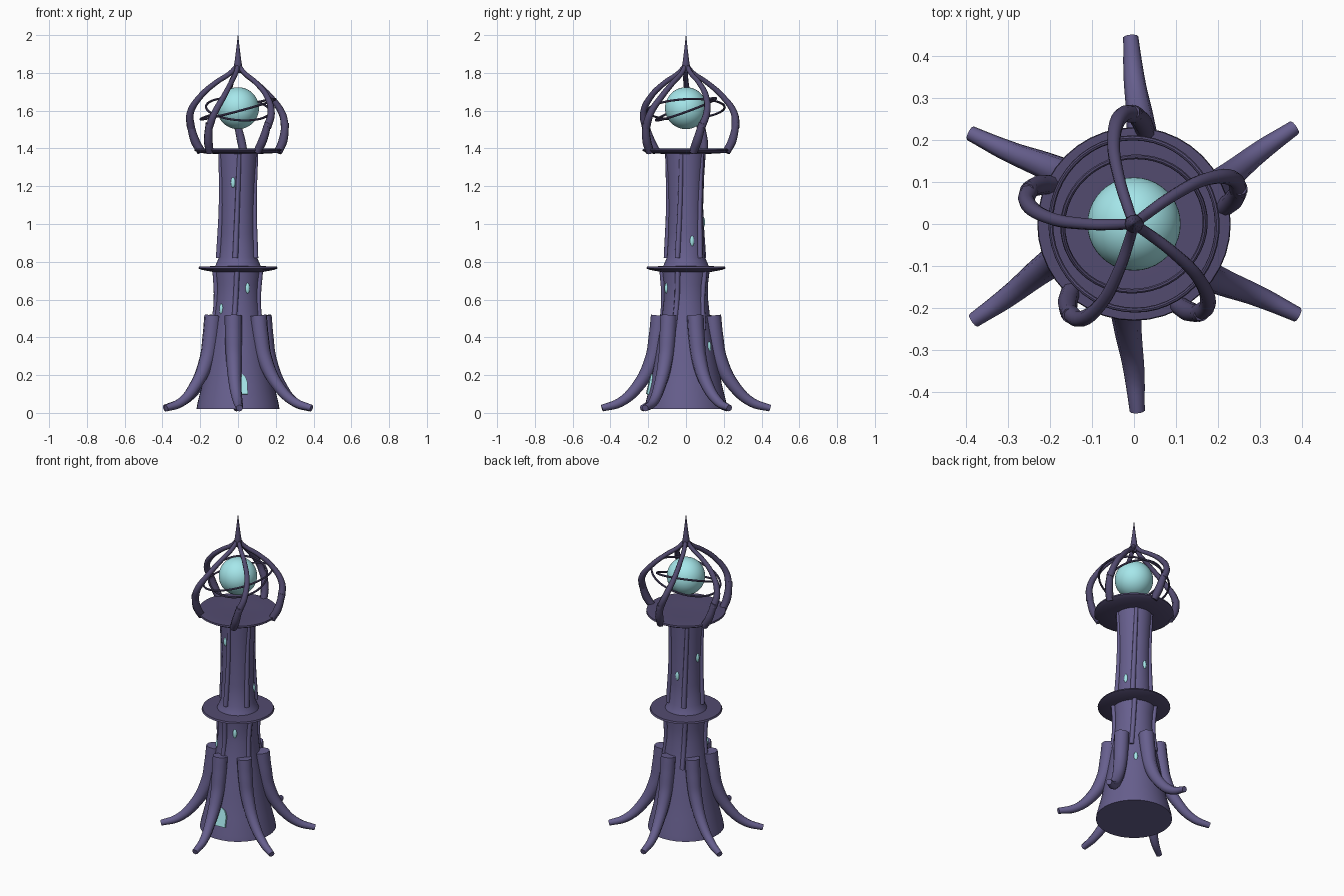
import bpy, bmesh, math
from mathutils import Vector, Euler

if "Cube" in bpy.data.objects:
    bpy.data.objects.remove(bpy.data.objects["Cube"])

def material(name, rgb):
    m = bpy.data.materials.new(name)
    m.diffuse_color = (*rgb, 1)
    m.use_nodes = True
    m.node_tree.nodes["Principled BSDF"].inputs["Base Color"].default_value = m.diffuse_color
    return m

STONE = material("violet_stone", (0.135, 0.115, 0.27))
DARK = material("dark_trim", (0.085, 0.07, 0.16))
GLOW = material("cyan_glow", (0.38, 0.80, 0.83))

def finish(ob, name, mat, angle=40):
    ob.name = name
    ob.data.materials.clear()
    ob.data.materials.append(mat)
    bpy.ops.object.select_all(action='DESELECT')
    ob.select_set(True)
    bpy.context.view_layer.objects.active = ob
    bpy.ops.object.shade_smooth_by_angle(angle=math.radians(angle))
    return ob

def polar(r, deg, z):
    a = math.radians(deg)
    return Vector((r * math.cos(a), r * math.sin(a), z))

def lathe(name, profile, mat, n=40):
    bm = bmesh.new()
    rings = [[bm.verts.new(polar(r, 360 * i / n, z)) for i in range(n)] for r, z in profile]
    for a, b in zip(rings, rings[1:]):
        for i in range(n):
            j = (i + 1) % n
            bm.faces.new((a[i], a[j], b[j], b[i]))
    bm.faces.new(rings[0][::-1])
    bm.faces.new(rings[-1])
    bmesh.ops.recalc_face_normals(bm, faces=bm.faces)
    me = bpy.data.meshes.new(name)
    bm.to_mesh(me)
    bm.free()
    ob = bpy.data.objects.new(name, me)
    bpy.context.collection.objects.link(ob)
    return finish(ob, name, mat)

def tube(name, path, mat, twist=0, res=2):
    """Tapered tube; path rows are (radius from axis, angle, height, thickness)."""
    cu = bpy.data.curves.new(name, 'CURVE')
    cu.dimensions = '3D'
    cu.bevel_depth = 1
    cu.bevel_resolution = res
    cu.resolution_u = 5
    cu.use_fill_caps = True
    sp = cu.splines.new('BEZIER')
    sp.bezier_points.add(len(path) - 1)
    for p, (r, a, z, w) in zip(sp.bezier_points, path):
        p.co = polar(r, a + twist, z)
        p.radius = w
        p.handle_left_type = p.handle_right_type = 'AUTO'
    ob = bpy.data.objects.new(name, cu)
    bpy.context.collection.objects.link(ob)
    bpy.ops.object.select_all(action='DESELECT')
    ob.select_set(True)
    bpy.context.view_layer.objects.active = ob
    bpy.ops.object.convert(target='MESH')
    return finish(bpy.context.object, name, mat, 50)

# Tower shaft
lathe("lower_shaft", [(.22, .02), (.215, .05), (.19, .15), (.165, .28), (.145, .4), (.128, .5),
                      (.117, .6), (.116, .68), (.127, .765)], STONE)
lathe("upper_shaft", [(.125, .765), (.115, .79), (.1, .825), (.093, .95), (.091, 1.1),
                      (.096, 1.25), (.105, 1.385)], STONE)

# Balcony and lantern platform
lathe("balcony", [(.125, .745), (.19, .757), (.21, .765), (.205, .775), (.12, .777)], DARK)
lathe("platform", [(.1, 1.37), (.21, 1.376), (.23, 1.388), (.228, 1.398), (.2, 1.4), (.1, 1.395)], DARK)

# Root-like buttresses
for k in range(6):
    tube(f"root_{k+1}", [(.142, -10, .515, .046), (.155, -9, .40, .045), (.18, -7, .28, .041),
                         (.26, -3, .135, .032), (.35, 0, .055, .025), (.445, 1, .025, .018)],
         STONE, 90 + 60 * k)

# Twisting ribs on both shaft sections
for k in range(5):
    tube(f"lower_rib_{k+1}", [(.134, -10, .44, .014), (.118, -6, .6, .014), (.127, -2, .758, .014)],
         STONE, 270 + 72 * k)
    tube(f"upper_rib_{k+1}", [(.104, -8, .82, .015), (.093, -2, 1.1, .013), (.1, 4, 1.385, .011)],
         STONE, 270 + 72 * k)

# Lantern cage: thick claw below, thin swirling arm above
for k in range(5):
    t = 90 + 72 * k
    tube(f"cage_claw_{k+1}", [(.215, -8, 1.38, .022), (.245, -4, 1.44, .024), (.266, 1, 1.535, .019)], DARK, t)
    tube(f"cage_arm_{k+1}", [(.262, 0, 1.51, .022), (.258, 7, 1.585, .019), (.2, 14, 1.675, .016),
                             (.115, 18, 1.75, .014), (.04, 20, 1.80, .013), (.005, 20, 1.84, .012)], DARK, t)

# Finial spike
lathe("spire_tip", [(.012, 1.8), (.024, 1.825), (.018, 1.86), (.009, 1.93), (.001, 2.0)], DARK, 10)

# Glowing orb with two tilted orbit rings
bpy.ops.mesh.primitive_uv_sphere_add(segments=40, ring_count=24, radius=.111, location=(0, 0, 1.613))
finish(bpy.context.object, "orb", GLOW)
for name, r, tilt in (("inner_orbit_ring", .17, (20, 5, 0)), ("outer_orbit_ring", .205, (3, -15, 0))):
    bpy.ops.mesh.primitive_torus_add(major_radius=r, minor_radius=.006, major_segments=48, minor_segments=8,
                                     location=(0, 0, 1.608), rotation=[math.radians(v) for v in tilt])
    finish(bpy.context.object, name, DARK)

# Slit windows spiralling up the shaft
for i, (deg, z, r) in enumerate([(54, .35, .152), (150, .45, .135), (223, .55, .121), (296, .66, .115), (20, .91, .094),
                                 (92, 1.01, .091), (172, 1.12, .091), (254, 1.22, .094)]):
    bpy.ops.mesh.primitive_uv_sphere_add(segments=12, ring_count=8, radius=1, location=polar(r, deg, z),
                                         rotation=(0, 0, math.radians(deg)))
    bpy.context.object.scale = (.01, .012, .028)
    finish(bpy.context.object, f"window_{i+1}", GLOW)

# Arched door leaning with the flared base
bm = bmesh.new()
outline = [(-.036, 0), (.036, 0)] + [(.036 * math.cos(a), .05 + .06 * math.sin(a))
                                     for a in (math.pi * i / 10 for i in range(11))]
f = bm.faces.new([bm.verts.new((x, 0, z)) for x, z in outline])
ext = bmesh.ops.extrude_face_region(bm, geom=[f])
bmesh.ops.translate(bm, verts=[v for v in ext["geom"] if isinstance(v, bmesh.types.BMVert)], vec=(0, .03, 0))
bmesh.ops.remove_doubles(bm, verts=bm.verts, dist=1e-5)
bmesh.ops.recalc_face_normals(bm, faces=bm.faces)
me = bpy.data.meshes.new("door")
bm.to_mesh(me)
bm.free()
door = bpy.data.objects.new("door", me)
bpy.context.collection.objects.link(door)
door.location = (.016, -.21, .1)
door.rotation_euler = Euler((math.radians(-13), 0, math.radians(4)))
finish(door, "door", GLOW)
